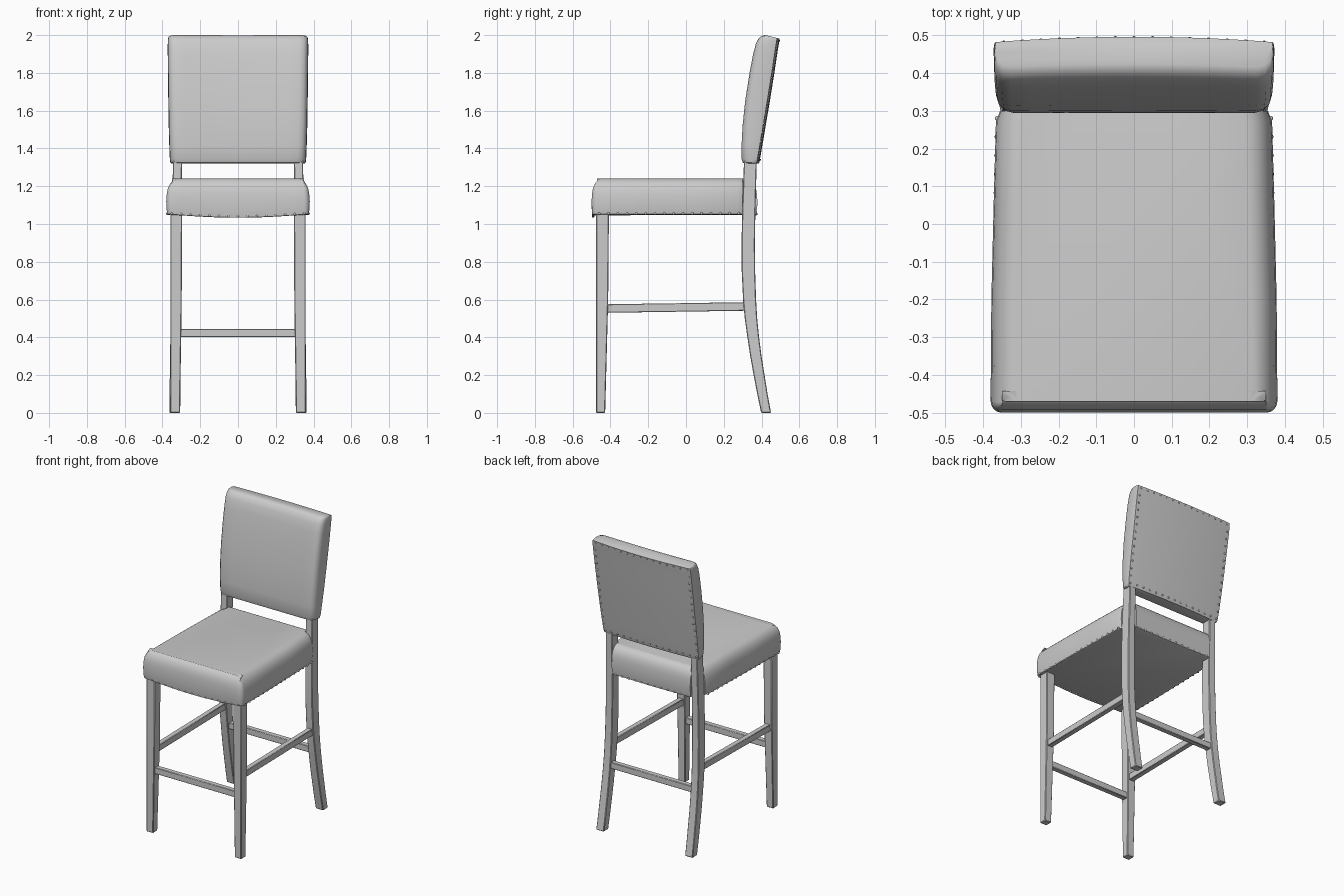
import bpy, bmesh, math
from mathutils import Matrix

if "Cube" in bpy.data.objects:
    bpy.data.objects.remove(bpy.data.objects["Cube"])

grey = bpy.data.materials.new("plain grey")
grey.diffuse_color = (0.6, 0.6, 0.6, 1)
grey.use_nodes = True
grey.node_tree.nodes["Principled BSDF"].inputs["Base Color"].default_value = grey.diffuse_color


def finish(name, bm, angle=35, bevel=0):
    bmesh.ops.recalc_face_normals(bm, faces=bm.faces)
    me = bpy.data.meshes.new(name)
    bm.to_mesh(me)
    bm.free()
    me.materials.append(grey)
    ob = bpy.data.objects.new(name, me)
    bpy.context.collection.objects.link(ob)
    bpy.ops.object.select_all(action='DESELECT')
    ob.select_set(True)
    bpy.context.view_layer.objects.active = ob
    bpy.ops.object.shade_smooth_by_angle(angle=math.radians(angle))
    if bevel:
        m = ob.modifiers.new("soft edges", 'BEVEL')
        m.width, m.segments, m.limit_method = bevel, 1, 'ANGLE'
    return ob


def loft(name, rings, angle=35, bevel=0):
    """Skin a list of equal-length point rings and cap both ends."""
    bm = bmesh.new()
    vs = [[bm.verts.new(p) for p in r] for r in rings]
    n = len(rings[0])
    for a, b in zip(vs, vs[1:]):
        for i in range(n):
            j = (i + 1) % n
            bm.faces.new((a[i], a[j], b[j], b[i]))
    bm.faces.new(vs[0])
    bm.faces.new(vs[-1])
    return finish(name, bm, angle, bevel)


def box_ring(x0, x1, y0, y1, z):
    return [(x0, y0, z), (x1, y0, z), (x1, y1, z), (x0, y1, z)]


def nails(name, points, r=0.008):
    bm = bmesh.new()
    for p in points:
        bmesh.ops.create_icosphere(bm, subdivisions=1, radius=r, matrix=Matrix.Translation(p))
    finish(name, bm, 60)


def spaced(a, b, step):
    n = max(1, round((b - a) / step))
    return [a + (b - a) * i / n for i in range(n + 1)]


# Seat cushion: outline points (x, y, inset direction x, inset direction y)
R = 0.03
half = [(0.35 * i / 6, -0.5, 0, 1) for i in range(1, 6)]
for i in range(5):
    a = math.pi / 2 * i / 4
    half.append((0.35 + R * math.sin(a), -0.47 - R * math.cos(a), -math.sin(a), math.cos(a)))
half += [(0.378, -0.2, -1, 0), (0.372, 0.05, -1, 0), (0.366, 0.27, -1, 0),
         (0.355, 0.3, -1, 0), (0.296, 0.3, 0, 0), (0.296, 0.378, 0, -1), (0.15, 0.378, 0, -1)]
outline = [(0, -0.5, 0, 1)] + half + [(0, 0.378, 0, -1)] + \
          [(-x, y, -dx, dy) for x, y, dx, dy in reversed(half)]


def sag(x, y):
    return 0.018 * math.cos(min(1, abs(x) / 0.36) * math.pi / 2) * (1 if y < -0.4 else 0.3)


def seat_ring(z, inset):
    t = max(0, (1.2 - z) / 0.16)
    return [(x + dx * inset, y + dy * inset * 0.85, z - t * sag(x, y))
            for x, y, dx, dy in outline]


loft("seat", [seat_ring(z, i) for z, i in (
    (1.05, 0.012), (1.052, 0.006), (1.075, 0.002), (1.12, 0.0), (1.16, 0.003), (1.19, 0.009),
    (1.215, 0.022), (1.23, 0.038), (1.238, 0.055), (1.24, 0.068))], 50)

# Nail heads along the lower edge of the seat
pts = [(x, -0.492, 1.057 - sag(x, -0.5) * 0.9) for x in spaced(-0.35, 0.35, 0.05)]
for s in (-1, 1):
    pts += [(s * (0.374 - 0.012 * (y + 0.46) / 0.72), y, 1.055) for y in spaced(-0.46, 0.28, 0.05)]
pts += [(x, 0.372, 1.053) for x in spaced(-0.27, 0.27, 0.05)]
nails("seat_nails", pts)

# Backrest: (height, front y, back y, half width)
levels = [(1.32, 0.315, 0.372, 0.352), (1.325, 0.301, 0.374, 0.358), (1.345, 0.294, 0.378, 0.361),
          (1.42, 0.294, 0.391, 0.364), (1.52, 0.299, 0.408, 0.367), (1.65, 0.312, 0.430, 0.369),
          (1.8, 0.335, 0.454, 0.371), (1.9, 0.354, 0.469, 0.372), (1.955, 0.368, 0.477, 0.372),
          (1.98, 0.381, 0.480, 0.371), (1.994, 0.396, 0.481, 0.370), (2.0, 0.415, 0.482, 0.368)]


def bow(x):
    return 0.014 * (1 - (x / 0.37) ** 2)


def back_ring(z, f, b, w):
    t = (z - 1.32) / 0.68
    r = [(w - 0.045) * i / 6 for i in range(-6, 7)]
    ring = [(x, f + bow(x) * t * 0.6, z) for x in r]
    side = [(w - 0.022, f + 0.006, z), (w - 0.008, f + 0.02, z), (w - 0.002, f + 0.04, z), (w, b - 0.012, z),
            (w - 0.002, b, z)]
    ring += side
    ring += [(x, b + bow(x), z) for x in reversed(r)]
    ring += [(-x, y, q) for x, y, q in reversed(side)]
    # top slopes down towards the rear
    k = max(0, (z - 1.94) / 0.06)
    return [(x, y, q - k * 0.25 * max(0, y - 0.42)) for x, y, q in ring]


loft("backrest", [back_ring(*l) for l in levels], 45)


# Nail heads around the rear face of the backrest
def back_y(z):
    for a, b in zip(levels, levels[1:]):
        if z <= b[0]:
            return a[2] + (b[2] - a[2]) * (z - a[0]) / (b[0] - a[0])
    return levels[-1][2]


pts = []
for z in (1.34, 1.97):
    pts += [(x, back_y(z) + bow(x) - 0.001, z) for x in spaced(-0.345, 0.345, 0.0493)]
for z in spaced(1.34, 1.97, 0.05)[1:-1]:
    pts += [(s * 0.352, back_y(z) + bow(0.352), z) for s in (-1, 1)]
nails("backrest_nails", pts, 0.007)

# Legs and side stretchers, one pair per side
back_leg = [(0, 0.398, 0.45), (0.1, 0.377, 0.432), (0.2, 0.358, 0.416), (0.3, 0.340, 0.400),
            (0.4, 0.325, 0.387), (0.5, 0.311, 0.377), (0.6, 0.302, 0.371), (0.75, 0.295, 0.366),
            (0.9, 0.294, 0.365), (1.05, 0.297, 0.367), (1.2, 0.302, 0.371), (1.36, 0.308, 0.375)]
for s, side in ((-1, "left"), (1, "right")):
    rings = []
    for z, y0, y1 in back_leg:
        t = z / 1.36
        rings.append(box_ring(s * (0.306 - 0.01 * t), s * (0.364 - 0.02 * t), y0, y1, z))
    loft("back_leg_" + side, rings, 35, 0.004)
    loft("front_leg_" + side, [
        box_ring(s * 0.307, s * 0.358, -0.476, -0.428, 0),
        box_ring(s * 0.298, s * 0.358, -0.476, -0.412, 0.6),
        box_ring(s * 0.296, s * 0.358, -0.476, -0.408, 1.06)], 35, 0.004)
    loft("side_stretcher_" + side, [
        [(s * x, y, z + dz) for x, dz in ((0.31, 0), (0.346, 0), (0.346, 0.045), (0.31, 0.045))]
        for y, z in ((-0.42, 0.53), (0.32, 0.541))], 35, 0.003)

# Front and rear stretchers
for name, y in (("front_stretcher", -0.445), ("rear_stretcher", 0.355)):
    loft(name, [[(x, y + dy, z) for dy, z in ((-0.018, 0.402), (0.018, 0.402),
                                              (0.018, 0.445), (-0.018, 0.445))]
                for x in (-0.31, 0.31)], 35, 0.003)
